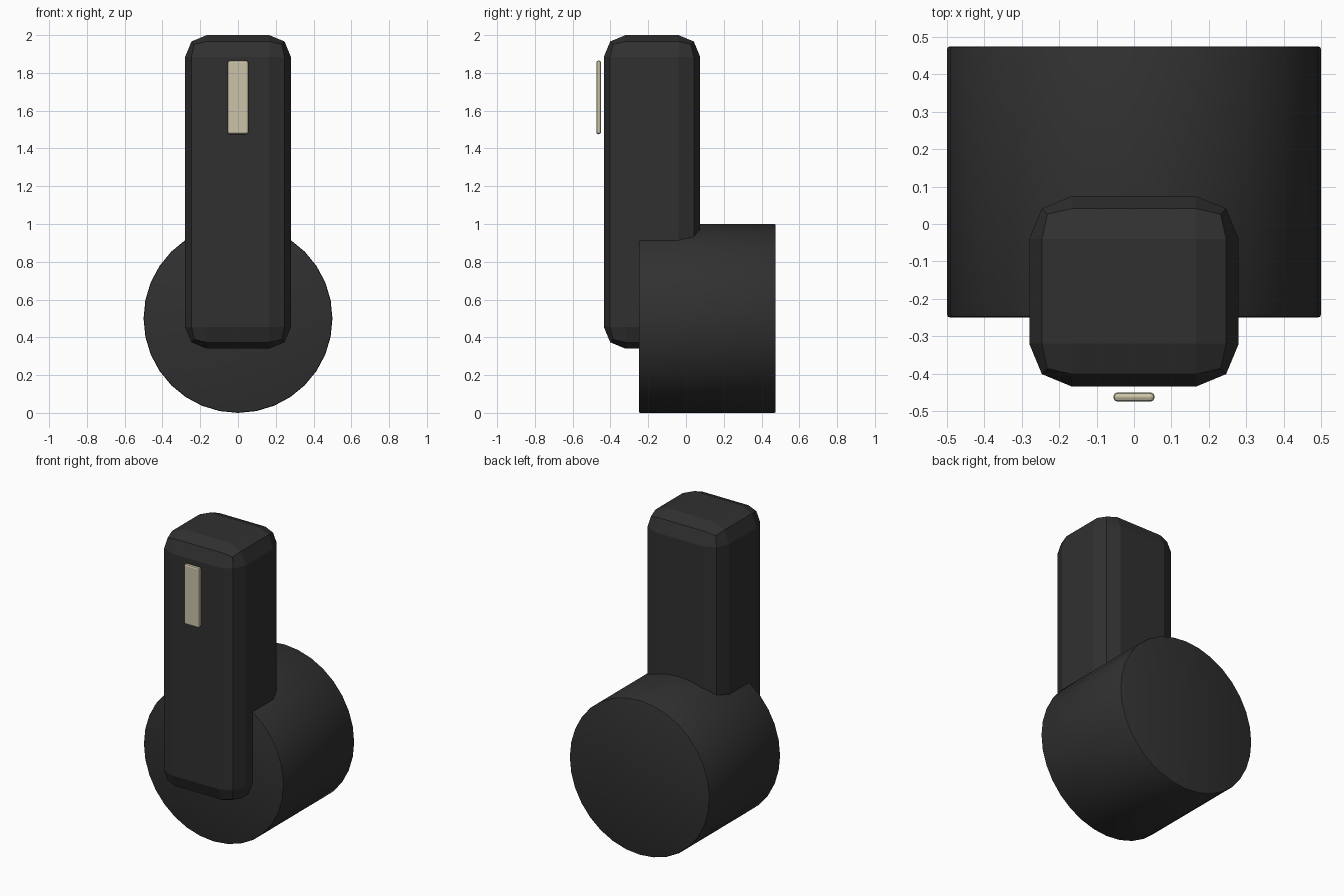
import bpy
import math

if "Cube" in bpy.data.objects:
    bpy.data.objects.remove(bpy.data.objects["Cube"], do_unlink=True)


def material(name, rgb):
    mat = bpy.data.materials.new(name)
    mat.use_nodes = True
    colour = (*rgb, 1.0)
    mat.diffuse_color = colour
    mat.node_tree.nodes["Principled BSDF"].inputs["Base Color"].default_value = colour
    return mat


def finish(name, mat, bevel, segments, smooth):
    """Name and colour the active object, then bevel its edges."""
    obj = bpy.context.object
    obj.name = name
    obj.data.materials.append(mat)
    bpy.ops.object.transform_apply(location=False, rotation=True, scale=True)
    mod = obj.modifiers.new("Bevel", "BEVEL")
    mod.width = bevel
    mod.segments = segments
    mod.limit_method = "ANGLE"
    mod.angle_limit = math.radians(30)
    bpy.ops.object.modifier_apply(modifier=mod.name)
    if smooth:
        bpy.ops.object.shade_smooth_by_angle(angle=math.radians(30))
    return obj


def bevelled_box(name, low, high, mat, bevel, segments):
    centre = [(a + b) / 2 for a, b in zip(low, high)]
    bpy.ops.mesh.primitive_cube_add(size=1, location=centre)
    bpy.context.object.scale = [b - a for a, b in zip(low, high)]
    return finish(name, mat, bevel, segments, False)


black = material("black plastic", (0.03, 0.03, 0.03))
cream = material("cream marker", (0.6, 0.55, 0.4))

# Round base lying along the depth axis
bpy.ops.mesh.primitive_cylinder_add(
    vertices=32, radius=0.5, depth=0.725,
    location=(0, 0.1125, 0.5), rotation=(math.pi / 2, 0, 0))
finish("round_base", black, 0.008, 2, True)

# Upright grip with broad bevels
bevelled_box("lever_grip", (-0.28, -0.435, 0.34), (0.28, 0.075, 2.0), black, 0.115, 2)

# Pointer strip just ahead of the grip
bevelled_box("pointer_strip", (-0.055, -0.475, 1.475), (0.055, -0.45, 1.865), cream, 0.011, 2)
